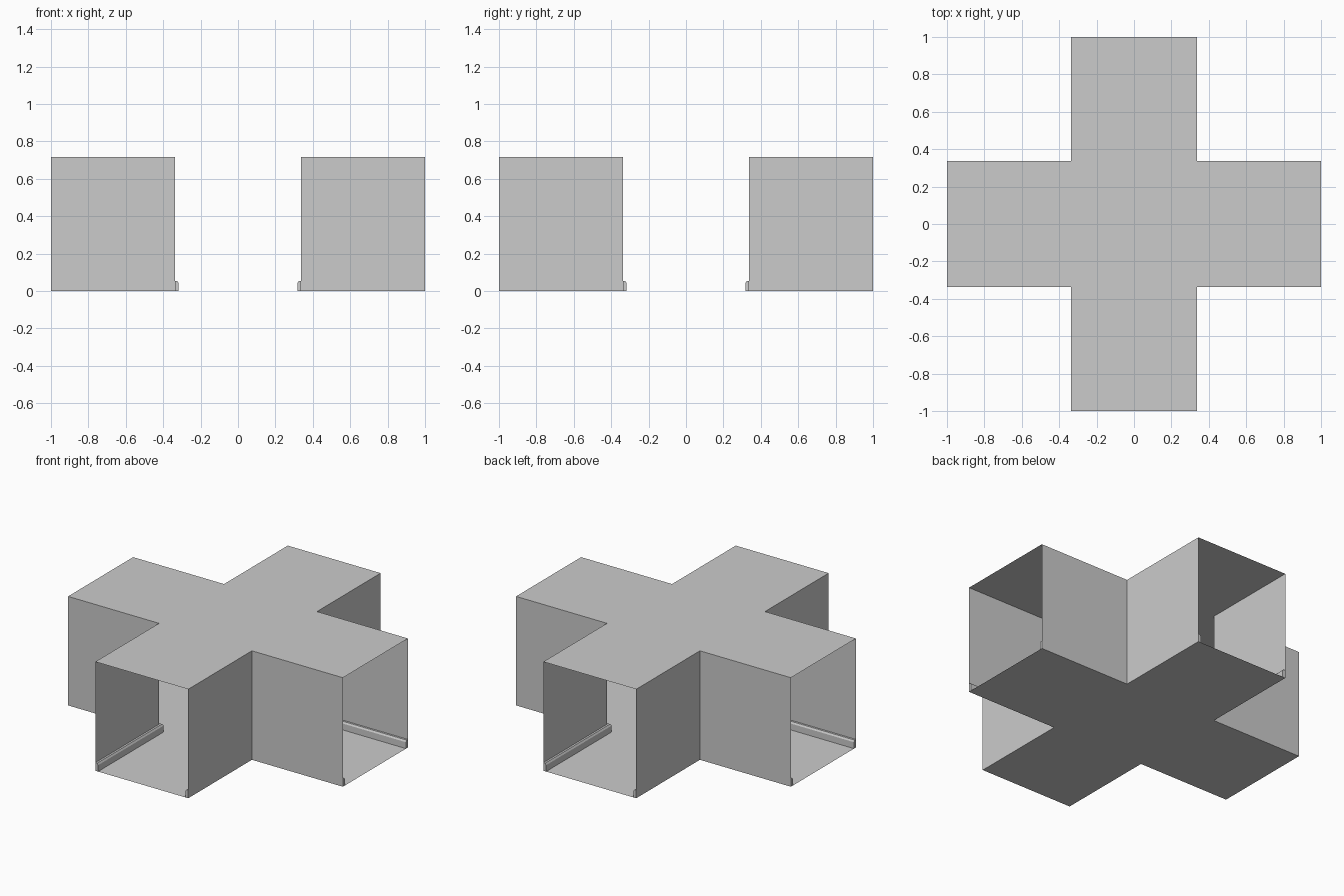
import bpy, bmesh

if "Cube" in bpy.data.objects:
    bpy.data.objects.remove(bpy.data.objects["Cube"])

ARM, WALL, HEIGHT = 1.0, 0.338, 0.717


def add_object(name, bm):
    mesh = bpy.data.meshes.new(name)
    bm.to_mesh(mesh)
    bm.free()
    obj = bpy.data.objects.new(name, mesh)
    bpy.context.collection.objects.link(obj)
    return obj


# Corridor shell: cross-shaped floor and ceiling, walls facing inwards, open arm ends
outline = []
corner = [(ARM, WALL), (WALL, WALL), (WALL, ARM)]
for turn in range(4):
    outline += corner
    corner = [(-y, x) for x, y in corner]

bm = bmesh.new()
low = [bm.verts.new((x, y, 0)) for x, y in outline]
high = [bm.verts.new((x, y, HEIGHT)) for x, y in outline]
bm.faces.new(low)
bm.faces.new(high[::-1])
for i in range(12):
    if i % 3 != 2:  # every third edge is an open doorway
        j = (i + 1) % 12
        bm.faces.new((low[j], low[i], high[i], high[j]))
add_object("corridor_shell", bm)

# Skirting boards: chamfered profile (depth, height) mitred round each inner corner
profile = [(0, 0), (0.02, 0), (0.02, 0.042), (0.013, 0.053), (0, 0.053)]


def skirting(name, sx, sy):
    bm = bmesh.new()
    rings = [[], [], []]
    for depth, z in profile:
        w = WALL - depth
        for ring, (x, y) in zip(rings, ((ARM, w), (w, w), (w, ARM))):
            ring.append(bm.verts.new((sx * x, sy * y, z)))
    n = len(profile)
    for a, b in zip(rings, rings[1:]):
        for i in range(n):
            j = (i + 1) % n
            bm.faces.new((a[i], a[j], b[j], b[i]))
    bm.faces.new(rings[0])
    bm.faces.new(rings[2])
    bmesh.ops.recalc_face_normals(bm, faces=bm.faces)
    add_object(name, bm)


for side, sx in (("right", 1), ("left", -1)):
    for end, sy in (("back", 1), ("front", -1)):
        skirting(f"skirting_{end}_{side}", sx, sy)
